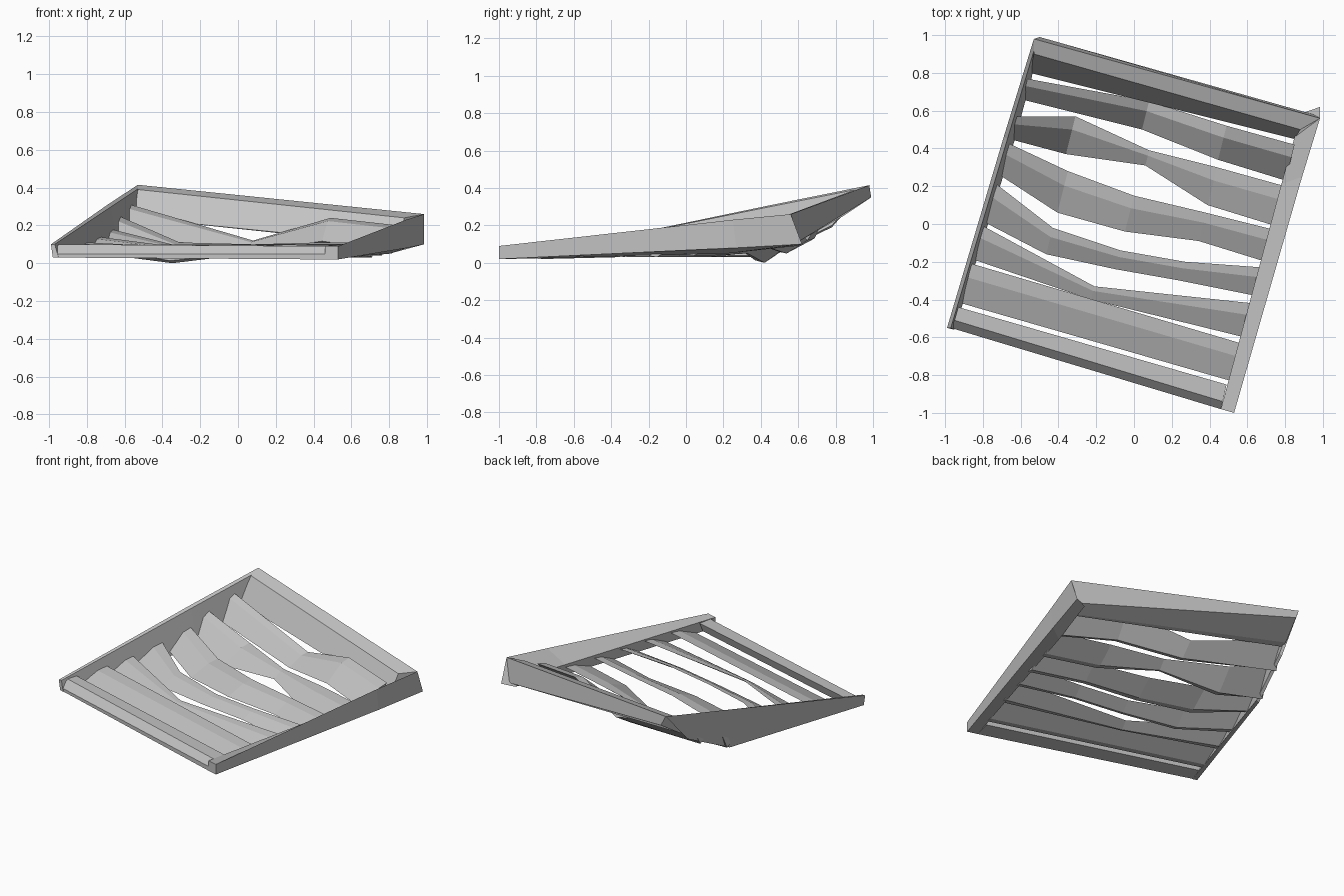
import bpy
import bmesh
from mathutils import Vector

# Remove the default cube only
default_cube = bpy.data.objects.get("Cube")
if default_cube:
    bpy.data.objects.remove(default_cube, do_unlink=True)

# Single painted-metal colour
metal = bpy.data.materials.new("grey_metal")
metal.use_nodes = True
metal.diffuse_color = (.54, .54, .54, 1)
metal.node_tree.nodes["Principled BSDF"].inputs["Base Color"].default_value = metal.diffuse_color


def loft(name, sections):
    """Join matching cross-sections into one closed, flat-faced bar."""
    mesh_builder = bmesh.new()
    rings = [[mesh_builder.verts.new(point) for point in section] for section in sections]
    for ring, following in zip(rings, rings[1:]):
        for index in range(len(ring)):
            after = (index + 1) % len(ring)
            mesh_builder.faces.new((ring[index], ring[after], following[after], following[index]))
    mesh_builder.faces.new(rings[0])
    mesh_builder.faces.new(list(reversed(rings[-1])))
    bmesh.ops.recalc_face_normals(mesh_builder, faces=mesh_builder.faces)
    mesh = bpy.data.meshes.new(name)
    mesh_builder.to_mesh(mesh)
    mesh_builder.free()
    mesh.materials.append(metal)
    bar = bpy.data.objects.new(name, mesh)
    bpy.context.collection.objects.link(bar)
    return bar


def slat_section(x, y, z, width=.18, drop=.07):
    """Louver section: high back edge, crease, front edge and low belly."""
    back = Vector((x, y, z))
    front = back - Vector((width * .25, width, drop * .88))
    crease = back.lerp(front, .35)
    crease.z = z - drop * .12
    belly = back.lerp(front, .75)
    belly.z = z - drop
    return back, crease, front, belly


def slat(name, *stations):
    loft(name, [slat_section(*station) for station in stations])


# Outer frame: side rails are deep walls that lean inwards below the slat ends
loft("left_rail", [
    [(-.99, -.55, .1), (-.97, -.55, .1), (-.95, -.56, .03), (-.98, -.55, .03)],
    [(-.69, .46, .31), (-.67, .45, .3), (-.63, .45, .04), (-.65, .45, .03)],
    [(-.53, .98, .415), (-.52, .95, .4), (-.54, .78, .2), (-.56, .78, .19)],
])
loft("right_rail", [
    [(.53, -1, .09), (.46, -.98, .09), (.46, -.98, .02), (.53, -1, .02)],
    [(.89, .25, .23), (.78, .21, .13), (.8, .22, .05), (.89, .27, .08)],
    [(.985, .56, .26), (.85, .46, .14), (.9, .59, .09), (.985, .62, .1)],
])
loft("back_rail", [
    [(-.53, .98, .415), (-.53, .9, .39), (-.55, .8, .24), (-.54, .84, .25), (-.5, .99, .35)],
    [(.985, .56, .26), (.88, .5, .24), (.85, .45, .1), (.87, .48, .09), (.95, .58, .1)],
])
# Front rail has a low lip with a sloping recess above it
loft("front_rail", [
    [(-.97, -.55, .03), (-.97, -.55, .05), (-.95, -.51, .1), (-.93, -.44, .1), (-.93, -.46, .04)],
    [(.46, -.98, .02), (.46, -.98, .05), (.47, -.94, .09), (.49, -.85, .09), (.48, -.87, .03)],
])

# Straight front louver, then increasingly bent ones towards the back
slat("front_slat", (-.86, -.21, .1, .21), (.56, -.63, .09, .2))
slat("second_slat", (-.8, -.01, .11), (-.21, -.33, .08, .07, .04), (.63, -.42, .1))
slat("third_slat", (-.74, .22, .14, .21, .09), (-.43, -.02, .1, .14),
     (-.07, -.14, .09, .1, .05), (.27, -.2, .1, .1, .05), (.68, -.23, .1, .15))
slat("fourth_slat", (-.67, .43, .18, .17, .13), (-.35, .28, .1, .22),
     (0, .15, .1, .19), (.38, .06, .1, .15), (.74, -.03, .1, .17))
slat("fifth_slat", (-.63, .57, .25, .12, .21), (-.31, .57, .11, .2, .11),
     (.08, .39, .1, .08, .05), (.44, .3, .11, .2), (.8, .2, .11, .21))
slat("rear_slat", (-.57, .77, .31, .11, .18), (.08, .65, .12, .15),
     (.49, .52, .24, .18, .14), (.85, .42, .2, .19, .15))
